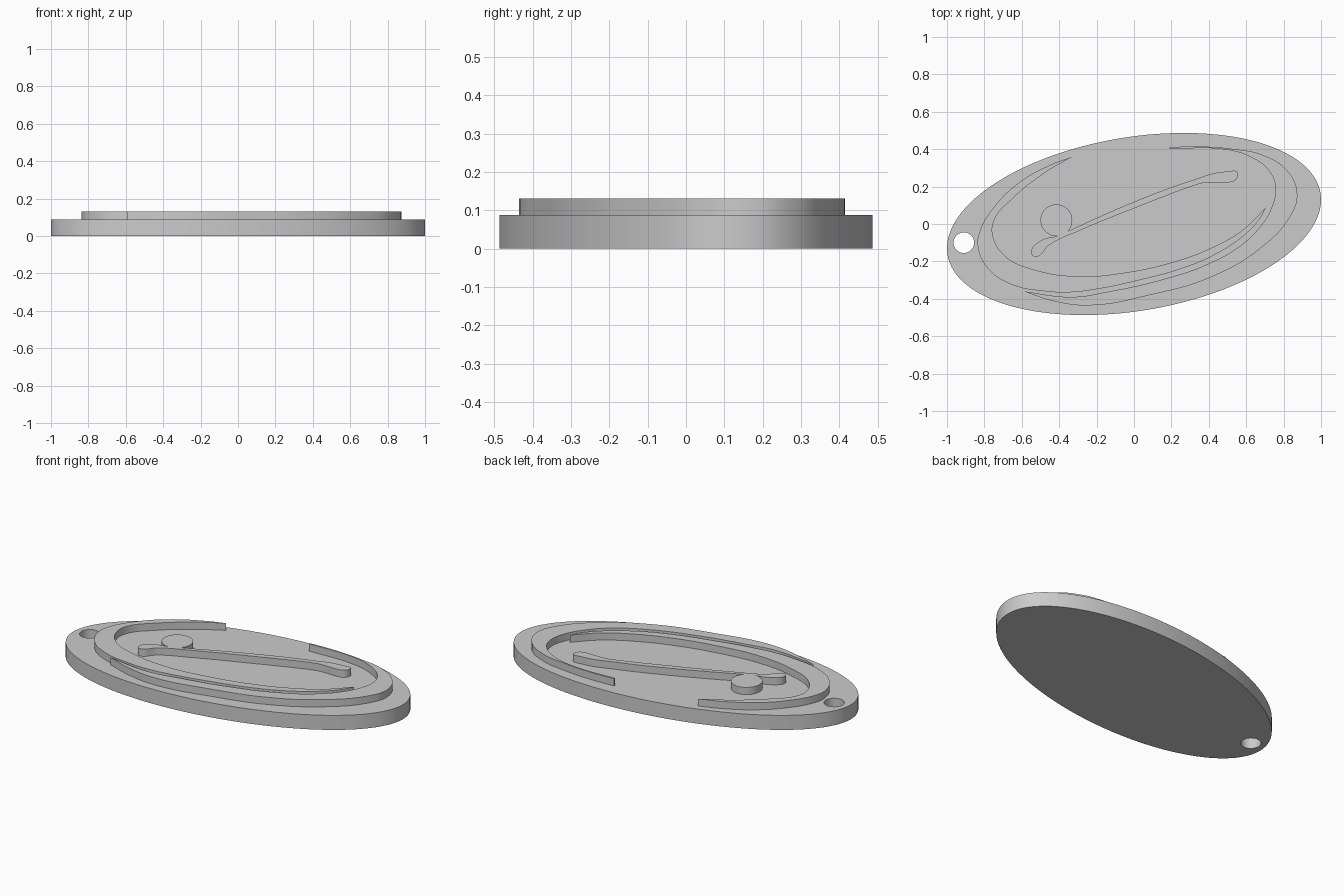
import bpy
import bmesh
from math import sin, cos, pi, radians
from mathutils import Matrix, Vector

cube = bpy.data.objects.get("Cube")
if cube:
    bpy.data.objects.remove(cube, do_unlink=True)

PLATE_TOP = 0.087
RELIEF_TOP = 0.13

grey = bpy.data.materials.new("plain grey")
grey.use_nodes = True
GREY = (0.6, 0.6, 0.6, 1.0)
grey.diffuse_color = GREY
grey.node_tree.nodes["Principled BSDF"].inputs["Base Color"].default_value = GREY


def ellipse(cx, cy, rx, ry, angle=0.0, count=96):
    """Points of a turned ellipse."""
    turn = Matrix.Rotation(angle, 2)
    centre = Vector((cx, cy))
    steps = [2 * pi * i / count for i in range(count)]
    return [centre + turn @ Vector((rx * cos(t), ry * sin(t))) for t in steps]


def new_outline(name):
    curve = bpy.data.curves.new(name, "CURVE")
    curve.dimensions = "2D"
    curve.fill_mode = "BOTH"
    curve.resolution_u = 10
    return curve


def add_polygon(curve, points):
    spline = curve.splines.new("POLY")
    spline.points.add(len(points) - 1)
    for p, (x, y) in zip(spline.points, points):
        p.co = (x, y, 0, 1)
    spline.use_cyclic_u = True


def add_smooth_loop(curve, points, tips=()):
    """Closed smooth spline, with sharp corners at the tip indices."""
    spline = curve.splines.new("BEZIER")
    spline.bezier_points.add(len(points) - 1)
    for i, (p, (x, y)) in enumerate(zip(spline.bezier_points, points)):
        p.co = (x, y, 0)
        kind = "VECTOR" if i in tips else "AUTO"
        p.handle_left_type = p.handle_right_type = kind
    spline.use_cyclic_u = True


def extrude_outline(curve, bottom, top):
    """Turn the filled outline into a solid mesh between two heights."""
    curve.extrude = (top - bottom) / 2
    obj = bpy.data.objects.new(curve.name, curve)
    bpy.context.collection.objects.link(obj)
    bpy.ops.object.select_all(action="DESELECT")
    obj.select_set(True)
    bpy.context.view_layer.objects.active = obj
    bpy.ops.object.convert(target="MESH")
    obj = bpy.context.view_layer.objects.active
    bm = bmesh.new()
    bm.from_mesh(obj.data)
    bmesh.ops.remove_doubles(bm, verts=bm.verts, dist=0.0002)
    bmesh.ops.translate(bm, verts=bm.verts, vec=(0, 0, (bottom + top) / 2))
    bmesh.ops.recalc_face_normals(bm, faces=bm.faces)
    bm.to_mesh(obj.data)
    bm.free()
    obj.data.materials.clear()
    obj.data.materials.append(grey)
    bpy.ops.object.shade_smooth_by_angle(angle=radians(30))
    return obj


# Tilted oval plate with a hole for a ring
plate = new_outline("oval_plate")
add_polygon(plate, ellipse(0, 0, 1.0107, 0.4642, radians(9.4), 128))
add_polygon(plate, ellipse(-0.91, -0.10, 0.055, 0.055, count=48))
extrude_outline(plate, 0, PLATE_TOP)

# Crescent sweeping round the left end: outer edge, then inner edge
left_outer = [(-0.33, 0.36), (-0.45, 0.315), (-0.61, 0.225), (-0.745, 0.095),
              (-0.825, -0.04), (-0.835, -0.12), (-0.78, -0.24), (-0.65, -0.325),
              (-0.475, -0.36), (-0.34, -0.365), (-0.18, -0.345), (0.03, -0.3),
              (0.25, -0.24), (0.43, -0.165), (0.59, -0.06), (0.68, 0.04)]
left_inner = [(0.705, 0.09), (0.59, -0.025), (0.43, -0.12), (0.22, -0.2),
              (-0.05, -0.26), (-0.29, -0.28), (-0.53, -0.245), (-0.69, -0.17),
              (-0.755, -0.06), (-0.745, 0.025), (-0.65, 0.135), (-0.475, 0.275)]
crescent = new_outline("left_crescent")
add_smooth_loop(crescent, left_outer + left_inner, tips=(0, len(left_outer)))
extrude_outline(crescent, PLATE_TOP, RELIEF_TOP)

# Crescent sweeping round the right end
right_outer = [(-0.59, -0.36), (-0.42, -0.415), (-0.235, -0.435), (0.085, -0.38),
               (0.41, -0.285), (0.67, -0.135), (0.835, 0.04), (0.873, 0.16),
               (0.82, 0.285), (0.685, 0.37), (0.54, 0.4), (0.33, 0.415)]
right_inner = [(0.19, 0.41), (0.19, 0.4), (0.47, 0.4), (0.62, 0.36),
               (0.725, 0.28), (0.757, 0.19), (0.74, 0.1), (0.685, 0),
               (0.57, -0.115), (0.38, -0.22), (0.14, -0.3), (-0.13, -0.36),
               (-0.33, -0.39)]
crescent = new_outline("right_crescent")
first = len(right_outer)
add_smooth_loop(crescent, right_outer + right_inner, tips=(0, first, first + 1))
extrude_outline(crescent, PLATE_TOP, RELIEF_TOP)

# Slender diagonal stroke
stroke = new_outline("diagonal_stroke")
add_smooth_loop(stroke, [
    (-0.55, -0.15), (-0.5, -0.09), (-0.395, -0.06), (-0.345, -0.035),
    (-0.02, 0.11), (0.3, 0.23), (0.49, 0.28), (0.555, 0.27),
    (0.35, 0.215), (0.03, 0.095), (-0.29, -0.035), (-0.45, -0.11),
    (-0.53, -0.175)])
stroke_obj = extrude_outline(stroke, PLATE_TOP, RELIEF_TOP)

# Round stud touching the stroke
stud = new_outline("round_stud")
add_polygon(stud, ellipse(-0.415, 0.02, 0.085, 0.085, count=48))
extrude_outline(stud, PLATE_TOP, RELIEF_TOP)
